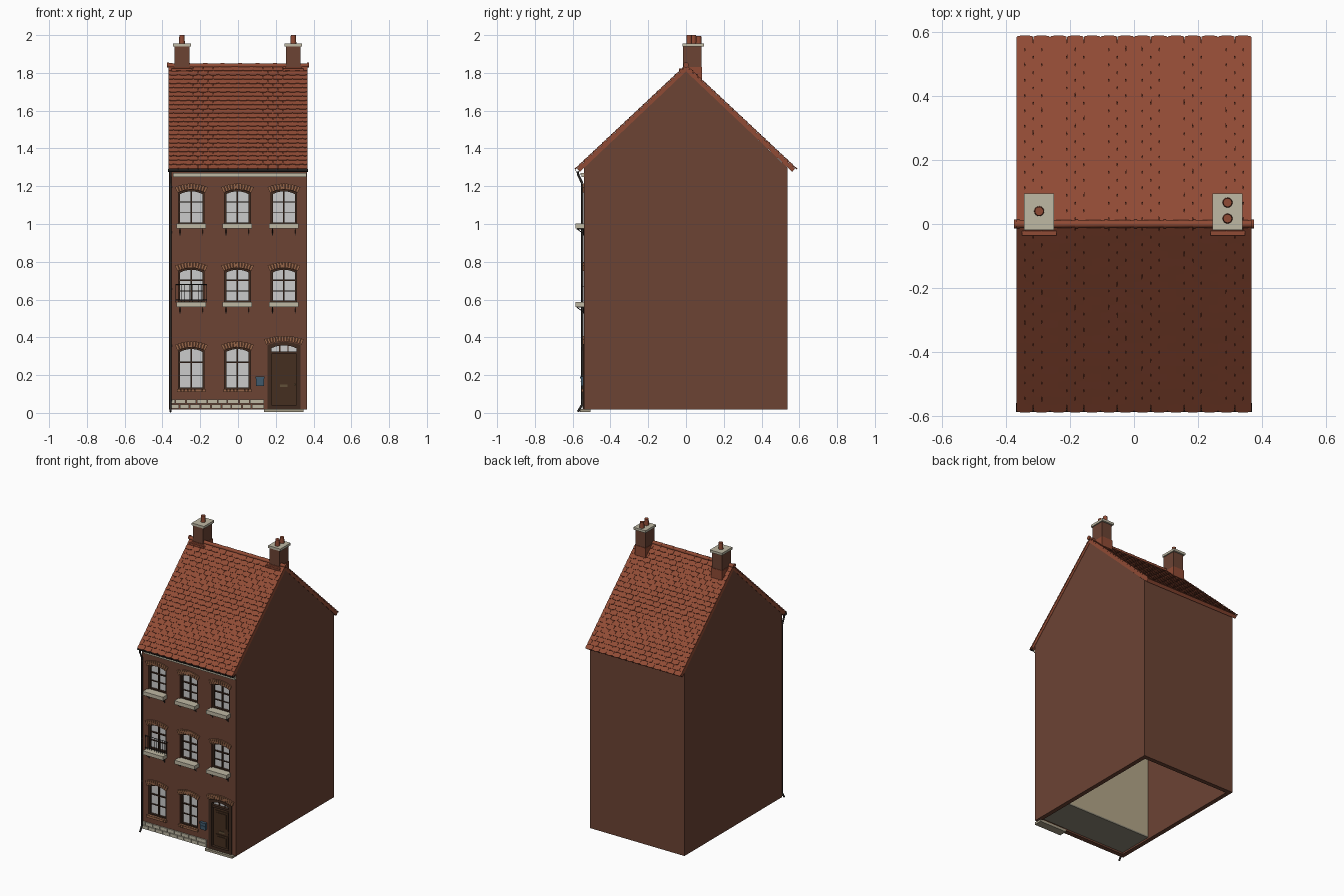
import bpy, bmesh, math, random
from mathutils import Matrix, Vector

if "Cube" in bpy.data.objects:
    bpy.data.objects.remove(bpy.data.objects["Cube"])

random.seed(4)
COL = {"brick": (.15, .056, .034), "brick_light": (.30, .13, .065), "tile": (.28, .07, .035),
       "stone": (.52, .48, .37), "stone_dark": (.36, .32, .23), "wood": (.05, .024, .014),
       "door": (.06, .028, .014), "glass": (.58, .58, .58), "iron": (.025, .022, .02),
       "blue": (.05, .10, .15), "plaster": (.45, .38, .25), "floor": (.26, .24, .18), "brass": (.12, .08, .04)}
MATS = {}


def paint(ob, key):
    if key not in MATS:
        MATS[key] = bpy.data.materials.new(key)
        MATS[key].diffuse_color = (*COL[key], 1)
    ob.data.materials.append(MATS[key])


def box(bm, x0, x1, y0, y1, z0, z1):
    m = Matrix.Translation(((x0 + x1) / 2, (y0 + y1) / 2, (z0 + z1) / 2))
    bmesh.ops.create_cube(bm, size=1, matrix=m @ Matrix.Diagonal((x1 - x0, y1 - y0, z1 - z0, 1)))


def prism(bm, pts, y0, y1, mat=Matrix()):
    """Extrude an (x, z) outline from y0 to y1."""
    a = [bm.verts.new(mat @ Vector((x, y0, z))) for x, z in pts]
    b = [bm.verts.new(mat @ Vector((x, y1, z))) for x, z in pts]
    n = len(pts)
    bm.faces.new(a)
    bm.faces.new(b[::-1])
    for i in range(n):
        bm.faces.new((a[i], b[i], b[(i + 1) % n], a[(i + 1) % n]))


def rod(bm, p, q, r, seg=8, r2=None):
    p, q = Vector(p), Vector(q)
    d = q - p
    m = Matrix.Translation((p + q) / 2) @ d.to_track_quat('Z', 'Y').to_matrix().to_4x4()
    bmesh.ops.create_cone(bm, cap_ends=True, segments=seg, radius1=r,
                          radius2=r if r2 is None else r2, depth=d.length, matrix=m)


def finish(name, bm, key, smooth=False):
    bmesh.ops.recalc_face_normals(bm, faces=bm.faces)
    me = bpy.data.meshes.new(name)
    bm.to_mesh(me)
    bm.free()
    ob = bpy.data.objects.new(name, me)
    bpy.context.collection.objects.link(ob)
    paint(ob, key)
    bpy.ops.object.select_all(action='DESELECT')
    ob.select_set(True)
    bpy.context.view_layer.objects.active = ob
    if smooth:
        bpy.ops.object.shade_smooth_by_angle(angle=math.radians(40))
    return ob


def arch(cx, z0, spring, w, rise=.015, n=8):
    """Opening outline with a segmental arch top; also returns arc data."""
    R = (w * w + rise * rise) / (2 * rise)
    cz, t = spring + rise - R, math.asin(w / R)
    arc = [(cx + R * math.sin(t - 2 * t * i / n), cz + R * math.cos(t - 2 * t * i / n)) for i in range(n + 1)]
    return [(cx - w, z0), (cx + w, z0)] + arc, R, cz, t


XS = (-.247, -.003, .243)
WINDOWS = [(x, z, s) for z, s, xs in ((.125, .33, XS[:2]), (.585, .75, XS), (1.0, 1.165, XS)) for x in xs]
W, DX, FY, BY, HX = .068, .243, -.54, .537, .364

# walls: hollow shell with openings cut in the front
bm = bmesh.new()
outer = [(-HX, FY), (HX, FY), (HX, BY), (-HX, BY)]
inner = [(-HX + .03, FY + .03), (HX - .03, FY + .03), (HX - .03, BY - .03), (-HX + .03, BY - .03)]
rings = [[bm.verts.new((x, y, z)) for x, y in r] for r, z in ((outer, .018), (outer, 1.3), (inner, 1.3), (inner, .018))]
for k in range(4):
    for i in range(4):
        a, b, j = rings[k], rings[(k + 1) % 4], (i + 1) % 4
        bm.faces.new((a[i], a[j], b[j], b[i]))
walls = finish("walls", bm, "brick")
bm = bmesh.new()
for x, z, s in WINDOWS:
    prism(bm, arch(x, z, s, W)[0], -.6, -.45)
prism(bm, arch(DX, -.02, .36, .088)[0], -.6, -.45)
cutter = finish("opening_cutter", bm, "brick")
cutter.hide_render = True
mod = walls.modifiers.new("openings", 'BOOLEAN')
mod.operation, mod.object, mod.solver = 'DIFFERENCE', cutter, 'EXACT'
bpy.context.view_layer.objects.active = walls
bpy.ops.object.modifier_apply(modifier=mod.name)
bpy.data.objects.remove(cutter)

# gables and roof deck: profiles in (y, z) extruded along x
turn = Matrix(((0, 1, 0, 0), (1, 0, 0, 0), (0, 0, 1, 0), (0, 0, 0, 1)))
bm = bmesh.new()
for x0, x1 in ((-HX, -HX + .03), (HX - .03, HX)):
    prism(bm, [(FY, 1.298), (BY, 1.298), (0, 1.812)], x0, x1, turn)
finish("gables", bm, "brick")
bm = bmesh.new()
prism(bm, [(-.577, 1.293), (-.562, 1.276), (0, 1.808), (.562, 1.276), (.577, 1.293), (0, 1.834)], -.366, .366, turn)
finish("roof_deck", bm, "tile")

# roof tiles: round-ended, overlapping rows on both slopes
bm = bmesh.new()
ROWS, COLS, SLOPE = 24, 14, math.atan2(.541, .577)
LEN = math.hypot(.541, .577)
pitch, tw = LEN / ROWS, .736 / COLS
for side in range(2):
    base = (Matrix.Rotation(math.pi * side, 4, 'Z') @ Matrix.Translation((0, -.577, 1.293))
            @ Matrix.Rotation(SLOPE - math.pi / 2, 4, 'X'))
    for r in range(ROWS):
        half = r % 2
        for c in range(COLS + half):
            x0 = max(-.368, -.368 + (c - half / 2) * tw) + .0005
            x1 = min(.368, -.368 + (c + 1 - half / 2) * tw) - .0005
            h, L = (x1 - x0) / 2, min(.045, LEN - r * pitch)
            low = [(h * math.cos(t), -.006 * math.sin(t)) for t in [math.pi * k / 6 for k in range(7)]]
            m = base @ Matrix.Translation(((x0 + x1) / 2, -.006, r * pitch - .004)) \
                @ Matrix.Rotation(math.radians(-6 + random.uniform(-.5, .5)), 4, 'X')
            prism(bm, low + [(-h, L), (h, L)], -.003, .003, m)
finish("roof_tiles", bm, "tile")

# ridge tiles
bm = bmesh.new()
for i in range(8):
    x = -.368 + i * .092
    rod(bm, (x, 0, 1.838), (x + .092, 0, 1.838), .0135, 12, .0115)
for x in (-.371, .371):
    rod(bm, (x - .005, 0, 1.842), (x + .005, 0, 1.842), .014, 12)
finish("ridge_tiles", bm, "tile", True)

# chimneys
stack, flash, cap, pots = (bmesh.new() for _ in range(4))
for cx, ys in ((-.297, (.04,)), (.293, (.017, .067))):
    box(stack, cx - .039, cx + .039, -.015, .083, 1.72, 1.94)
    box(flash, cx - .054, cx + .054, -.036, -.012, 1.806, 1.824)
    box(flash, cx - .042, cx + .042, -.018, .086, 1.73, 1.83)
    box(cap, cx - .047, cx + .047, -.019, .095, 1.94, 1.956)
    for k, y in enumerate(ys):
        rod(pots, (cx, y, 1.95), (cx, y, 2.0 - .004 * k), .016, 16, .0135)
finish("chimney_stacks", stack, "brick")
finish("chimney_flashing", flash, "tile")
finish("chimney_caps", cap, "stone")
finish("chimney_pots", pots, "tile", True)

# windows: glass, frames, brick arches, sills with iron brackets
glass, frame, bricks, sills, iron = (bmesh.new() for _ in range(5))


def brick_arch(cx, spring, w, n, length):
    _, R, cz, t = arch(cx, 0, spring, w)
    t *= 1.06
    for i in range(n):
        a0, a1 = (-t + 2 * t * (i + k) / n for k in (.07, .93))
        prism(bricks, [(cx + q * math.sin(a), cz + q * math.cos(a))
                       for q, a in ((R, a0), (R, a1), (R + length, a1), (R + length, a0))], FY - .008, FY + .02)


def arch_frame(cx, z0, spring, w, t, y0, y1):
    o, i = arch(cx, z0, spring, w)[0], arch(cx, z0 + t, spring - t * .8, w - t)[0]
    for k in range(len(o)):
        j = (k + 1) % len(o)
        prism(frame, [o[k], o[j], i[j], i[k]], y0, y1)


for cx, z0, sp in WINDOWS:
    prism(glass, arch(cx, z0, sp, W)[0], -.515, -.511)
    arch_frame(cx, z0, sp, W, .009, -.53, -.508)
    top = sp + .012
    box(frame, cx - .004, cx + .004, -.526, -.512, z0, top)
    for f, t in ((.34, .002), (.66, .0035)):
        z = z0 + (top - z0) * f
        box(frame, cx - W, cx + W, -.524, -.512, z - t, z + t)
    brick_arch(cx, sp + .002, .07, 11, .032)
    if z0 < .3:
        for k in range(8):
            x = cx - .076 + k * .019
            box(bricks, x + .001, x + .018, FY - .012, FY + .02, z0 - .014, z0 + .002)
    else:
        box(sills, cx - .078, cx + .078, -.586, -.515, z0 - .024, z0 + .002)
        for s in (-.06, .06):
            rod(iron, (cx + s, -.578, z0 - .026), (cx + s, -.543, z0 - .05), .0022, 6)
            rod(iron, (cx + s, -.543, z0 - .06), (cx + s, -.543, z0 - .02), .0022, 6)
            rod(iron, (cx + s, -.578, z0 - .026), (cx + s, -.54, z0 - .026), .0022, 6)
brick_arch(DX, .363, .09, 14, .03)
finish("window_sills", sills, "stone")
finish("sill_brackets", iron, "iron")

# door: frame, transom light, panelled leaf, handle, letter flap, step
arch_frame(DX, .02, .36, .088, .022, -.546, -.508)
box(frame, DX - .07, DX + .07, -.54, -.508, .312, .326)
box(glass, DX - .066, DX + .066, -.518, -.513, .326, .36)
for x in (-.022, .022):
    box(frame, DX + x - .003, DX + x + .003, -.524, -.512, .326, .36)
finish("window_glass", glass, "glass")
finish("window_and_door_frames", frame, "wood")
finish("arch_bricks", bricks, "brick_light")
bm = bmesh.new()
box(bm, DX - .066, DX + .066, -.522, -.508, .02, .314)
for z0, z1 in ((.04, .125), (.165, .29)):
    box(bm, DX - .05, DX + .05, -.527, -.52, z0, z1)
    box(bm, DX - .038, DX + .038, -.531, -.52, z0 + .012, z1 - .012)
finish("door_leaf", bm, "door")
bm = bmesh.new()
box(bm, DX - .02, DX + .02, -.526, -.52, .138, .15)
rod(bm, (DX + .058, -.522, .15), (DX + .058, -.536, .15), .005, 12)
finish("door_handle_and_letter_flap", bm, "brass")
bm = bmesh.new()
box(bm, DX - .105, DX + .105, -.562, -.505, 0.004, .02)
finish("door_step", bm, "stone_dark")

# stone plinth in two staggered courses
bms = (bmesh.new(), bmesh.new())
for row in range(2):
    z, x = .02 + row * .027, -.362
    while x < .139:
        x1 = min(.14, x + (.03 if row and x == -.362 else random.uniform(.048, .062)))
        if .14 - x1 < .02:
            x1 = .14
        box(bms[row], x + .002, x1 - .002, FY - .008, FY + .01, z + .002, z + .025)
        x = x1
finish("plinth_lower_course", bms[0], "stone")
finish("plinth_upper_course", bms[1], "stone")

# cornice, gutter and downpipe
bm = bmesh.new()
box(bm, -.345, .362, FY - .012, FY + .01, 1.25, 1.26)
box(bm, -.345, .362, FY - .018, FY + .01, 1.26, 1.27)
finish("cornice", bm, "stone")
bm = bmesh.new()
half = [math.pi * k / 8 for k in range(9)]
prism(bm, [(-.574 - r * math.cos(t), 1.29 - r * math.sin(t)) for r, ts in ((.014, half), (.012, half[::-1]))
           for t in ts], -.37, .37, turn)
path = [(-.357, -.574, 1.278), (-.357, -.57, 1.258), (-.357, -.549, 1.215), (-.357, -.549, .045), (-.357, -.572, .006)]
for p, q in zip(path, path[1:]):
    rod(bm, p, q, .006, 12)
for z in (.06, .35, .65, .95, 1.19):
    rod(bm, (-.357, -.549, z), (-.357, -.549, z + .012), .0075, 12)
finish("gutter_and_downpipe", bm, "iron", True)

# window railing and mailbox
bm = bmesh.new()
for z in (.597, .68):
    rod(bm, (-.33, -.552, z), (-.165, -.552, z), .0022, 6)
for k in range(12):
    x = -.33 + k * .015
    rod(bm, (x, -.552, .585), (x, -.552, .68), .0015, 6)
for x in (-.33, -.165):
    rod(bm, (x, -.552, .67), (x, -.535, .67), .002, 6)
finish("window_railing", bm, "iron")
bm = bmesh.new()
box(bm, .095, .137, -.556, -.54, .142, .182)
box(bm, .092, .140, -.560, -.54, .182, .192)
box(bm, .103, .129, -.559, -.55, .166, .170)
finish("mailbox", bm, "blue")

# room behind the windows
for name, y0, z0, z1, key in (("room_floor", -.51, .03, .04, "floor"), ("room_back_wall", -.27, .04, 1.3, "plaster")):
    bm = bmesh.new()
    box(bm, -.334, .334, y0, -.26, z0, z1)
    finish(name, bm, key)

for m in bpy.data.materials:
    if m.users and not m.is_grease_pencil:
        m.use_nodes = True
        m.node_tree.nodes["Principled BSDF"].inputs["Base Color"].default_value = m.diffuse_color
